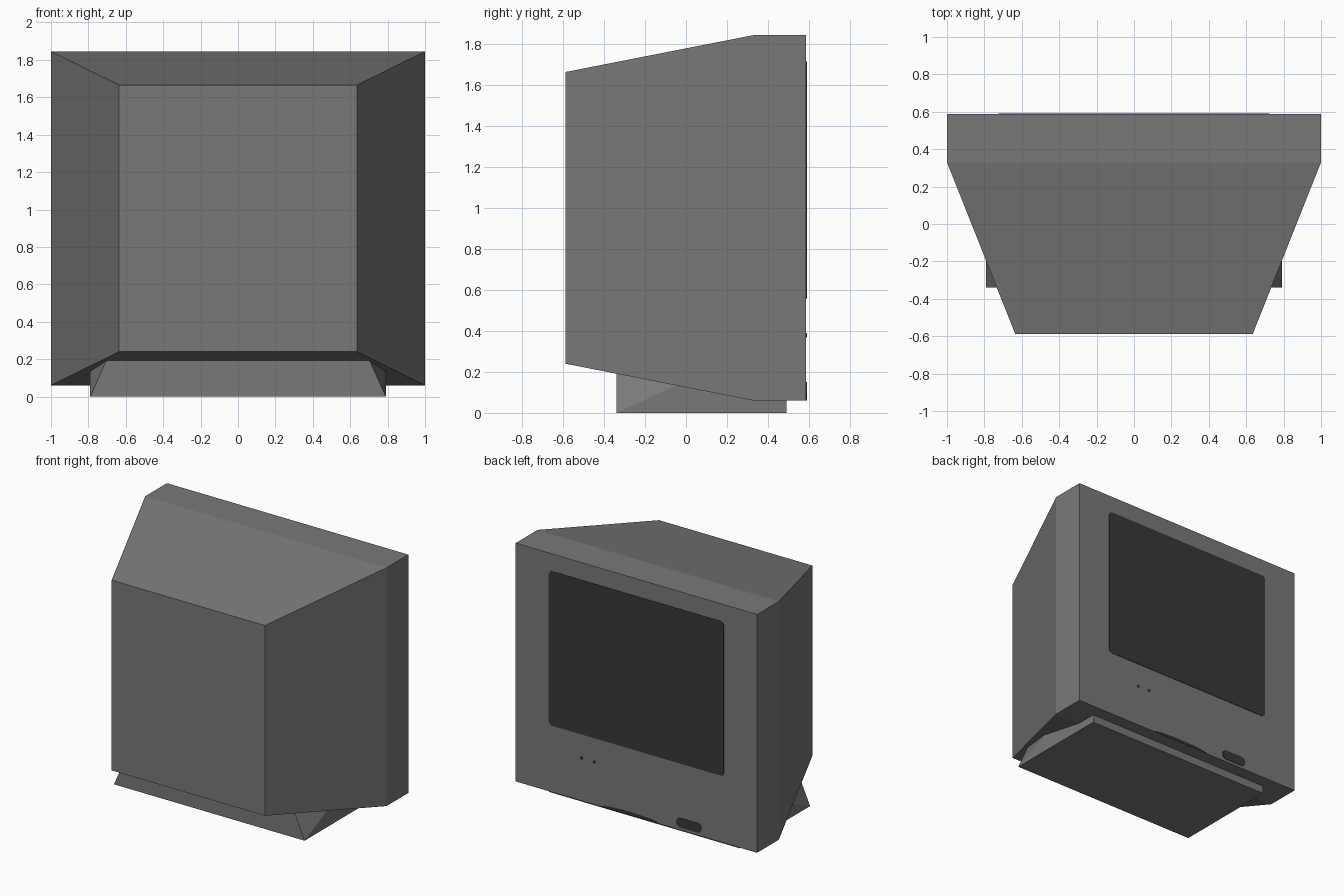
import bpy, bmesh, math

if "Cube" in bpy.data.objects:
    bpy.data.objects.remove(bpy.data.objects["Cube"])


def material(name, grey):
    m = bpy.data.materials.new(name)
    m.diffuse_color = (grey, grey, grey, 1)
    m.use_nodes = True
    m.node_tree.nodes["Principled BSDF"].inputs["Base Color"].default_value = m.diffuse_color
    return m


CASE = material("grey plastic", 0.19)
DARK = material("dark glass", 0.04)


def finish(name, bm, mat):
    bmesh.ops.recalc_face_normals(bm, faces=bm.faces[:])
    mesh = bpy.data.meshes.new(name)
    bm.to_mesh(mesh)
    bm.free()
    mesh.materials.append(mat)
    ob = bpy.data.objects.new(name, mesh)
    bpy.context.collection.objects.link(ob)
    return ob


def loft(name, sections, mat):
    """Join rectangular sections (y, half width, z low, z high) along y."""
    bm = bmesh.new()
    rings = [[bm.verts.new(p) for p in ((-w, y, a), (w, y, a), (w, y, b), (-w, y, b))]
             for y, w, a, b in sections]
    for r, s in zip(rings, rings[1:]):
        for i in range(4):
            j = (i + 1) % 4
            bm.faces.new((r[i], r[j], s[j], s[i]))
    bm.faces.new(rings[0])
    bm.faces.new(rings[-1])
    return finish(name, bm, mat)


FACE_Y = 0.587


def plate(name, outline, mat):
    """Thin plate on the screen side of the cabinet from an (x, z) outline."""
    bm = bmesh.new()
    face = bm.faces.new([bm.verts.new((x, FACE_Y - 0.001, z)) for x, z in outline])
    out = bmesh.ops.extrude_face_region(bm, geom=[face])["geom"]
    bmesh.ops.translate(bm, vec=(0, 0.004, 0),
                        verts=[v for v in out if isinstance(v, bmesh.types.BMVert)])
    return finish(name, bm, mat)


def rounded(cx, cz, hw, hh, r, steps=5):
    """Rounded rectangle outline."""
    pts = []
    for k, (sx, sz) in enumerate(((1, 1), (-1, 1), (-1, -1), (1, -1))):
        for i in range(steps + 1):
            a = math.pi / 2 * (k + i / steps)
            pts.append((cx + sx * (hw - r) + r * math.cos(a),
                        cz + sz * (hh - r) + r * math.sin(a)))
    return pts


# Cabinet: deep bezel tapering to the smaller rear panel
loft("cabinet", [(-0.588, 0.635, 0.24, 1.665),
                 (0.33, 1.0, 0.06, 1.845),
                 (FACE_Y, 1.0, 0.06, 1.845)], CASE)

# Stand: wedge whose sides lean in at one end, its top hidden in the cabinet
bm = bmesh.new()
for s in (-1, 1):
    for x, y, z in ((0.79, -0.34, 0), (0.79, 0.49, 0), (0.62, -0.34, 0.38), (0.79, 0.49, 0.38)):
        bm.verts.new((s * x, y, z))
bmesh.ops.convex_hull(bm, input=bm.verts[:])
finish("stand", bm, CASE)

# Screen
plate("screen", rounded(0, 1.137, 0.725, 0.578, 0.03), DARK)

# Two small indicator dots
for i, x in enumerate((0.455, 0.35)):
    plate(f"indicator_{i + 1}", rounded(x, 0.38, 0.011, 0.011, 0.0105), DARK)

# Power button
plate("power_button", rounded(-0.435, 0.116, 0.105, 0.036, 0.034), DARK)

# Shallow curved control strip on the lower edge
plate("control_strip", [(0.06 + 0.24 * math.cos(math.pi * i / 12),
                         0.061 + 0.022 * math.sin(math.pi * i / 12)) for i in range(13)], DARK)
